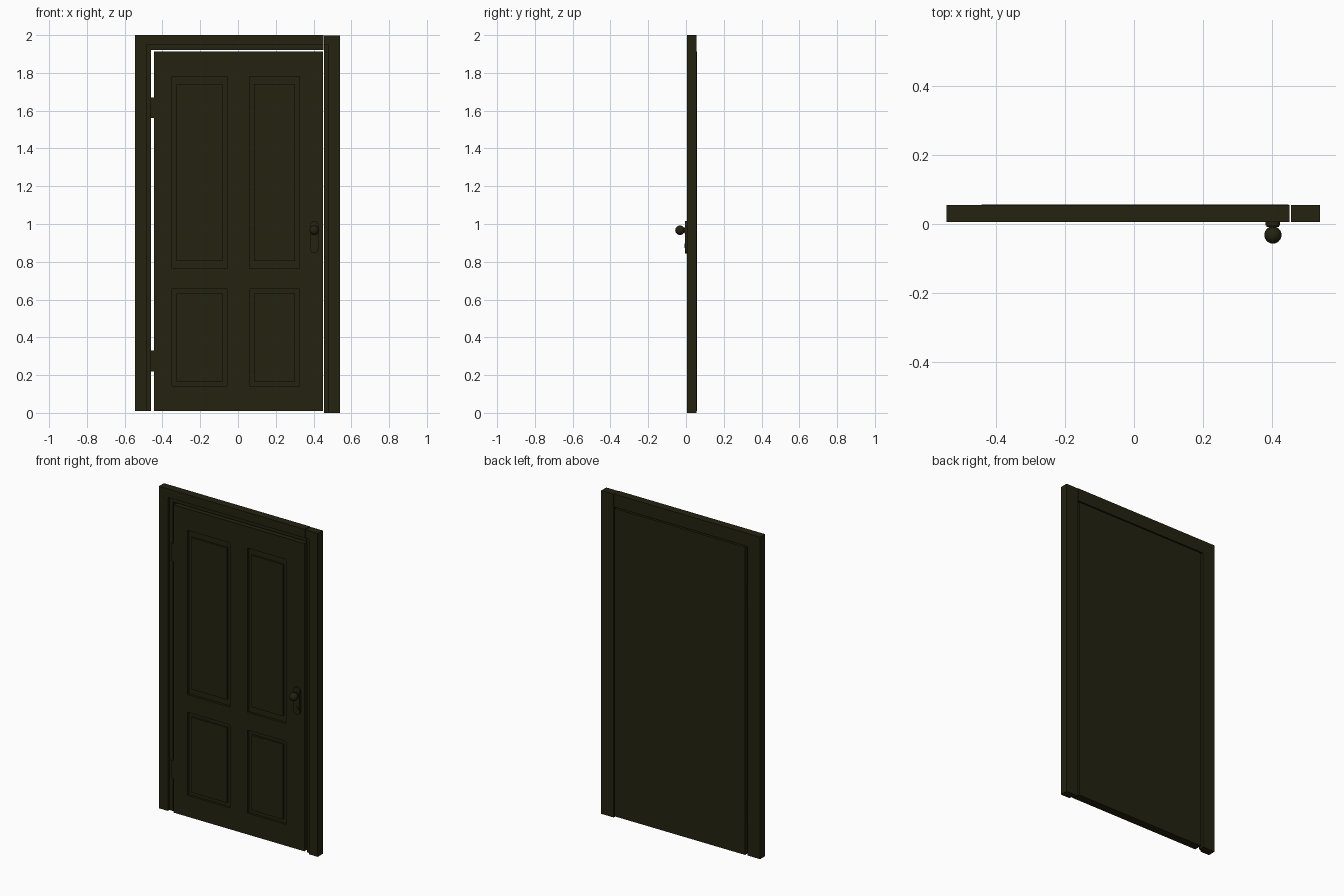
import bpy, bmesh, math
from mathutils import Matrix

cube = bpy.data.objects.get("Cube")
if cube:
    bpy.data.objects.remove(cube, do_unlink=True)

mat = bpy.data.materials.new("dark olive")
mat.use_nodes = True
colour = (0.017, 0.016, 0.005, 1)
mat.diffuse_color = colour
mat.node_tree.nodes["Principled BSDF"].inputs["Base Color"].default_value = colour

FRONT, BACK = 0.006, 0.055


def finish(name, bm, smooth=False):
    bmesh.ops.recalc_face_normals(bm, faces=bm.faces[:])
    mesh = bpy.data.meshes.new(name)
    bm.to_mesh(mesh)
    bm.free()
    mesh.materials.append(mat)
    obj = bpy.data.objects.new(name, mesh)
    bpy.context.collection.objects.link(obj)
    if smooth:
        bpy.ops.object.select_all(action="DESELECT")
        obj.select_set(True)
        bpy.context.view_layer.objects.active = obj
        bpy.ops.object.shade_smooth_by_angle()
    return obj


def prism(name, outline, y0, y1, smooth=False):
    """Extrude an x-z outline from y0 to y1."""
    bm = bmesh.new()
    face = bm.faces.new([bm.verts.new((x, y0, z)) for x, z in outline])
    moved = bmesh.ops.extrude_face_region(bm, geom=[face])["geom"]
    for v in moved:
        if isinstance(v, bmesh.types.BMVert):
            v.co.y = y1
    # the starting face stays as the front cap
    return finish(name, bm, smooth)


def angle_piece(name, x_out, x_in, z_bottom, z_in, z_top, x_end, y0):
    """Upright on one side with an arm along the top."""
    prism(name, [(x_out, z_bottom), (x_in, z_bottom), (x_in, z_in),
                 (x_end, z_in), (x_end, z_top), (x_out, z_top)], y0, BACK)


def disc(name, x, z, radius, y0, y1):
    ring = [math.tau * i / 24 for i in range(24)]
    prism(name, [(x + radius * math.cos(a), z + radius * math.sin(a)) for a in ring],
          y0, y1, True)


# Frame: left and top in one piece, right jamb separate, each with a recessed stop
STOP = 0.021
angle_piece("frame_casing", -0.545, -0.484, 0.01, 1.947, 2.0, 0.453, FRONT)
angle_piece("frame_stop", -0.484, -0.46, 0.01, 1.92, 1.947, 0.453, STOP)
angle_piece("right_jamb_casing", 0.541, 0.48, 0, 1.947, 1.998, 0.456, FRONT)
prism("right_jamb_stop", [(0.456, 0), (0.48, 0), (0.48, 1.947), (0.456, 1.947)], STOP, BACK)

# Door leaf with four recessed panels, each with a raised field
xs = [-0.444, -0.35, -0.058, 0.061, 0.325, 0.449]
zs = [0.01, 0.142, 0.655, 0.765, 1.78, 1.912]
bm = bmesh.new()
grid = [[bm.verts.new((x, FRONT, z)) for z in zs] for x in xs]
panels = []
for i in range(5):
    for j in range(5):
        f = bm.faces.new((grid[i][j], grid[i + 1][j], grid[i + 1][j + 1], grid[i][j + 1]))
        if i in (1, 3) and j in (1, 3):
            panels.append(f)
for v in bmesh.ops.extrude_face_region(bm, geom=bm.faces[:])["geom"]:
    if isinstance(v, bmesh.types.BMVert):
        v.co.y = BACK + 0.002
bmesh.ops.recalc_face_normals(bm, faces=bm.faces[:])


def push(face, depth):
    new = bmesh.ops.extrude_discrete_faces(bm, faces=[face])["faces"][0]
    for v in new.verts:
        v.co.y += depth
    return new


for f in panels:
    f = push(f, 0.014)
    bmesh.ops.inset_individual(bm, faces=[f], thickness=0.034)
    # tall panels have wider margins above and below
    middle = f.calc_center_median().z
    if middle > 1:
        for v in f.verts:
            v.co.z += math.copysign(0.015, middle - v.co.z)
    push(f, -0.012)
finish("door_leaf", bm)

# Hinges in the gap
for name, z in (("lower_hinge", 0.275), ("upper_hinge", 1.615)):
    prism(name, [(-0.464, z - 0.055), (-0.442, z - 0.055),
                 (-0.442, z + 0.055), (-0.464, z + 0.055)], FRONT + 0.001, 0.04)

# Lock plate with rounded ends, keyhole disc and knob
KX, KZ, R = 0.404, 0.967, 0.021
ends = []
for cz, start in ((0.996, 0), (0.866, math.pi)):
    ends += [(KX + R * math.cos(start + math.pi * i / 12),
              cz + R * math.sin(start + math.pi * i / 12)) for i in range(13)]
prism("lock_plate", ends, -0.005, FRONT, True)
disc("keyhole_disc", KX, 0.886, 0.012, -0.009, -0.005)
disc("knob_rose", KX, KZ, 0.018, -0.009, -0.005)
disc("knob_stem", KX, KZ, 0.011, -0.02, -0.005)
bm = bmesh.new()
bmesh.ops.create_uvsphere(bm, u_segments=24, v_segments=16, radius=0.025,
                          matrix=Matrix.Translation((KX, -0.032, KZ)))
finish("knob", bm, True)
